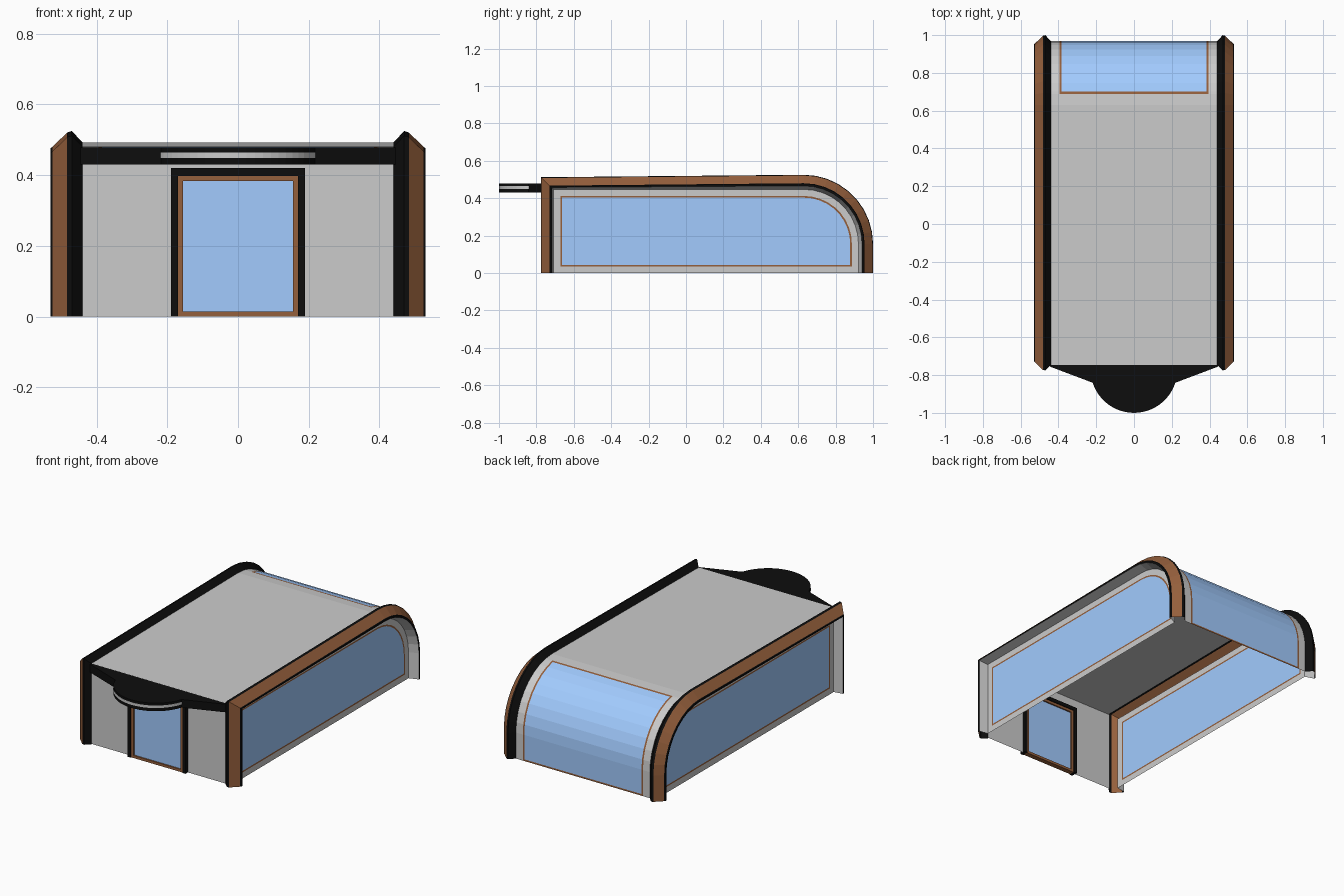
import bpy, bmesh
from math import sin, cos, pi, radians

if "Cube" in bpy.data.objects:
    bpy.data.objects.remove(bpy.data.objects["Cube"])


def material(name, rgb):
    m = bpy.data.materials.new(name)
    m.diffuse_color = (*rgb, 1)
    m.use_nodes = True
    m.node_tree.nodes["Principled BSDF"].inputs["Base Color"].default_value = m.diffuse_color
    return m


BLACK = material("black", (0.004, 0.004, 0.004))
BROWN = material("brown", (0.3, 0.115, 0.045))
GLASS = material("glass", (0.36, 0.6, 1.0))
GREY = None


def make(name, verts, faces, mat=GREY, mirror=False):
    me = bpy.data.meshes.new(name)
    me.from_pydata(verts, [], faces)
    ob = bpy.data.objects.new(name, me)
    bpy.context.collection.objects.link(ob)
    if mat:
        me.materials.append(mat)
    if mirror:
        ob.modifiers.new("mirror", 'MIRROR')
    return ob


def path(o, front, drop=0.0, bottom=0.0):
    """Side outline (y, z) inset by o: front post, roof line, rear quarter round."""
    pts = [(front, bottom), (front, 0.525 - o - drop)]
    for i in range(10):
        a = radians(i * 10)
        pts.append((0.63 + (0.37 - o) * sin(a), 0.155 + (0.37 - o) * cos(a)))
    return pts + [(1 - o, bottom)]


def strip(name, sections, mat=GREY, closed=False, mirror=True):
    """Skin consecutive sections, each given as (x, outline)."""
    n = len(sections[0][1])
    verts = [(x, y, z) for x, p in sections for y, z in p]
    faces = []
    for s in range(len(sections) - 1):
        for i in range(n if closed else n - 1):
            j = (i + 1) % n
            faces.append((s * n + i, (s + 1) * n + i, (s + 1) * n + j, s * n + j))
    return make(name, verts, faces, mat, mirror)


def box(name, x0, x1, y0, y1, z0, z1, mat=GREY, mirror=False):
    v = [(x, y, z) for x in (x0, x1) for y in (y0, y1) for z in (z0, z1)]
    f = [(0, 1, 3, 2), (4, 6, 7, 5), (0, 4, 5, 1), (2, 3, 7, 6), (0, 2, 6, 4), (1, 5, 7, 3)]
    return make(name, v, f, mat, mirror)


def prism(name, outline, z0, z1, mat=GREY):
    n = len(outline)
    v = [(x, y, z) for z in (z0, z1) for x, y in outline]
    f = [tuple(range(n))[::-1], tuple(range(n, 2 * n))]
    f += [(i, (i + 1) % n, n + (i + 1) % n, n + i) for i in range(n)]
    return make(name, v, f, mat)


# Side arches: ridge section running over front post, roof and rear curve
D = 0.013
inner = (0.44, path(0.032, -0.747, D))
ridge = (0.47, path(0.0, -0.775, D))
crest = (0.483, path(0.004, -0.772, D))
outer = (0.525, path(0.045, -0.73, D))
lip_a = (0.53, path(0.048, -0.727, D))
lip_b = (0.53, path(0.059, -0.717, 0.008))
wall_edge = (0.475, path(0.078, -0.708))
strip("arch_inner_band", [inner, ridge, crest], BLACK)
strip("arch_outer_band", [crest, outer], BROWN)
strip("arch_lip", [outer, lip_a, lip_b], BLACK)
strip("window_reveal", [lip_b, wall_edge], GREY)

# Side walls with long windows
hole = (0.475, path(0.113, -0.672, 0, 0.035))
pane = (0.475, path(0.122, -0.663, 0, 0.044))
strip("side_wall", [wall_edge, hole], GREY, closed=True)
strip("side_window_trim", [hole, pane], BROWN, closed=True)
pv = [(pane[0], y, z) for y, z in pane[1]]
make("side_window_glass", pv, [tuple(range(len(pv)))[::-1]], GLASS, True)

# Roof sheet up to the rear window
R = 0.338


def arc(deg):
    a = radians(deg)
    return (0.63 + R * sin(a), 0.155 + R * cos(a))


roof_line = inner[1][1:4]
strip("roof", [(-0.44, roof_line), (0.44, roof_line)], GREY, mirror=False)

# Curved rear window with trim and side borders
rear = [arc(d) for d in (10, 12, 20, 30, 40, 50, 60, 70, 80, 90)]
rear += [(0.63 + R, 0.01), (0.63 + R, 0)]
strip("rear_border", [(0.395, rear), (0.44, rear)], GREY)
strip("rear_window_side_trim", [(0.385, rear), (0.395, rear)], BROWN)
for name, part, mat in (("rear_window_top_trim", rear[:2], BROWN),
                        ("rear_window_glass", rear[1:-1], GLASS),
                        ("rear_window_sill", rear[-2:], BROWN)):
    strip(name, [(-0.385, part), (0.385, part)], mat, mirror=False)

# Front wall around the doorway
Y = -0.742
make("front_wall_side", [(0.18, Y, 0), (0.445, Y, 0), (0.445, Y, 0.478), (0.18, Y, 0.478)],
     [(0, 1, 2, 3)], GREY, True)
make("front_wall_top", [(-0.18, Y, 0.41), (0.18, Y, 0.41), (0.18, Y, 0.478), (-0.18, Y, 0.478)],
     [(0, 1, 2, 3)])

# Door: black surround, brown frame, glass
box("door_surround_side", 0.17, 0.19, -0.765, -0.725, 0, 0.42, BLACK, True)
box("door_surround_top", -0.17, 0.17, -0.765, -0.725, 0.398, 0.42, BLACK)
box("door_frame_side", 0.155, 0.17, -0.76, -0.73, 0, 0.398, BROWN, True)
box("door_frame_top", -0.155, 0.155, -0.76, -0.73, 0.383, 0.398, BROWN)
box("door_frame_bottom", -0.155, 0.155, -0.76, -0.73, 0, 0.015, BROWN)
box("door_glass", -0.155, 0.155, -0.752, -0.738, 0.015, 0.383, GLASS)

# Canopy: tapered fascia with a round nose and a pale band
nose = [(0.229 * cos(t), -0.77 - 0.229 * sin(t))
        for t in (radians(162 - i * 6) for i in range(25))]
prism("canopy", [(-0.445, -0.744), (-0.445, -0.755)] + nose + [(0.445, -0.755), (0.445, -0.744)],
      0.43, 0.478, BLACK)
band = [(0.23 * cos(pi + i * pi / 30), -0.77 + 0.23 * sin(pi + i * pi / 30)) for i in range(31)]
prism("canopy_band", band, 0.449, 0.464, GREY)
